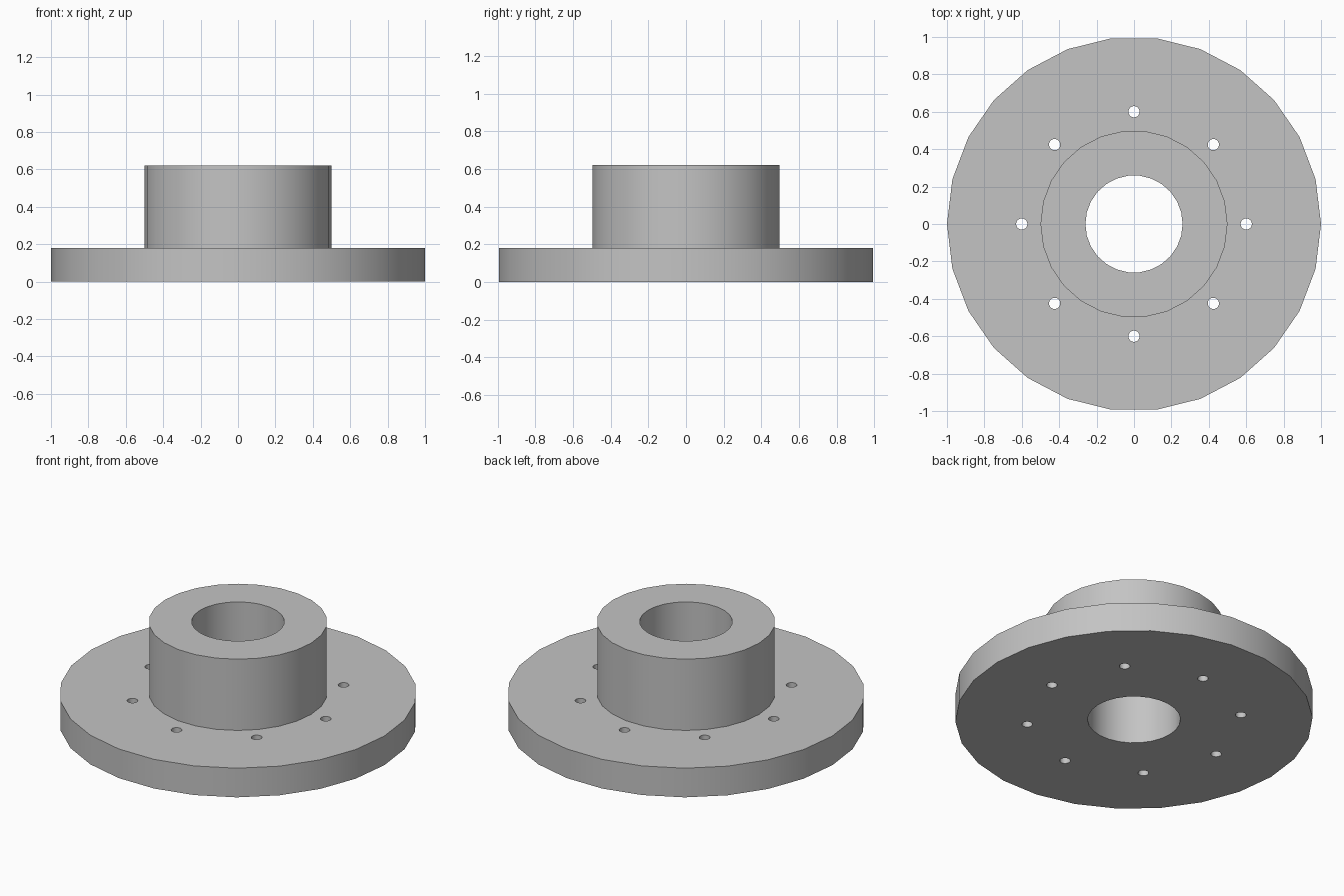
import bpy, bmesh
from math import tau, radians
from mathutils import Matrix

SIDES = 26
BOLTS = 8

cube = bpy.data.objects.get("Cube")
if cube:
    bpy.data.objects.remove(cube, do_unlink=True)

steel = bpy.data.materials.new("grey_steel")
steel.use_nodes = True
grey = (0.55, 0.55, 0.55, 1)
steel.diffuse_color = grey
steel.node_tree.nodes["Principled BSDF"].inputs["Base Color"].default_value = grey


def add_object(name, bm):
    """Turn a bmesh into a steel object."""
    bmesh.ops.recalc_face_normals(bm, faces=bm.faces)
    mesh = bpy.data.meshes.new(name)
    bm.to_mesh(mesh)
    bm.free()
    mesh.materials.append(steel)
    obj = bpy.data.objects.new(name, mesh)
    bpy.context.collection.objects.link(obj)
    return obj


# Flanged hub: wall cross-section (radius, height) revolved around z
profile = [(0.26, 0), (1, 0), (1, 0.18), (0.5, 0.18), (0.5, 0.62), (0.26, 0.62)]
bm = bmesh.new()
verts = [bm.verts.new((r, 0, z)) for r, z in profile]
edges = [bm.edges.new((a, b)) for a, b in zip(verts, verts[1:] + verts[:1])]
bmesh.ops.spin(bm, geom=verts + edges, cent=(0, 0, 0), axis=(0, 0, 1),
               angle=tau, steps=SIDES, use_merge=True)
bmesh.ops.remove_doubles(bm, verts=bm.verts, dist=0.0001)
flange = add_object("flanged_hub", bm)

# Bolt hole cutters on a circle around the hub
bm = bmesh.new()
for i in range(BOLTS):
    place = Matrix.Rotation(tau * i / BOLTS, 4, "Z") @ Matrix.Translation((0.6, 0, 0.09))
    bmesh.ops.create_cone(bm, cap_ends=True, segments=SIDES, radius1=0.03,
                          radius2=0.03, depth=0.4, matrix=place)
cutter = add_object("bolt_hole_cutter", bm)
cutter.hide_render = True

# Cut the holes, then drop the cutter
cut = flange.modifiers.new("bolt_holes", "BOOLEAN")
cut.operation = "DIFFERENCE"
cut.solver = "EXACT"
cut.object = cutter
bpy.ops.object.select_all(action="DESELECT")
flange.select_set(True)
bpy.context.view_layer.objects.active = flange
bpy.ops.object.modifier_apply(modifier=cut.name)
bpy.data.objects.remove(cutter, do_unlink=True)

# Round walls shade smoothly, rims stay sharp
bpy.ops.object.shade_smooth_by_angle(angle=radians(30))
